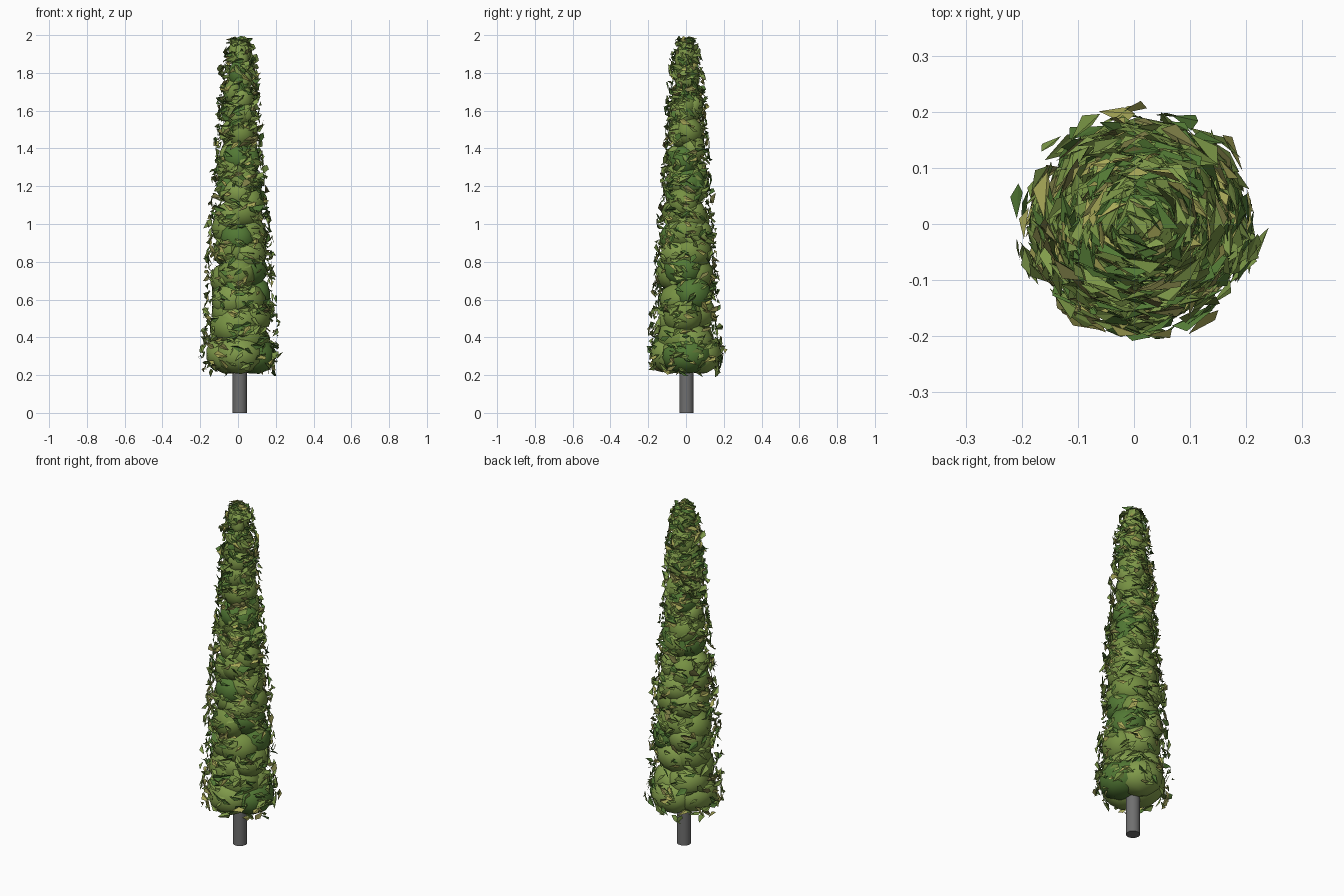
import bpy, bmesh, math, random
from mathutils import Vector, Matrix

if "Cube" in bpy.data.objects:
    bpy.data.objects.remove(bpy.data.objects["Cube"])

random.seed(5)

# Foliage outline: (height, radius)
OUTLINE = [(0.2, 0.15), (0.3, 0.182), (0.5, 0.16), (0.9, 0.143), (1.2, 0.117),
           (1.5, 0.095), (1.8, 0.073), (1.93, 0.05), (2.0, 0.03)]


def radius_at(z):
    for (z0, r0), (z1, r1) in zip(OUTLINE, OUTLINE[1:]):
        if z <= z1:
            return r0 + (r1 - r0) * max(0, z - z0) / (z1 - z0)
    return OUTLINE[-1][1]


def material(name, rgb):
    m = bpy.data.materials.new(name)
    m.diffuse_color = (*rgb, 1)
    m.use_nodes = True
    m.node_tree.nodes["Principled BSDF"].inputs["Base Color"].default_value = m.diffuse_color
    return m


GREENS = [material("light_green", (0.22, 0.33, 0.07)),
          material("mid_green", (0.18, 0.28, 0.055)),
          material("dark_green", (0.085, 0.19, 0.035)),
          material("olive", (0.20, 0.20, 0.06)),
          material("yellow_green", (0.40, 0.40, 0.10))]


def to_object(bm, name):
    mesh = bpy.data.meshes.new(name)
    bm.to_mesh(mesh)
    bm.free()
    for m in GREENS:
        mesh.materials.append(m)
    ob = bpy.data.objects.new(name, mesh)
    bpy.context.collection.objects.link(ob)
    return ob


# Trunk
bpy.ops.mesh.primitive_cylinder_add(vertices=16, radius=0.038, depth=0.3,
                                    location=(0.01, 0.003, 0.15))
trunk = bpy.context.object
trunk.name = "trunk"
trunk.data.materials.append(material("dark_grey", (0.16, 0.16, 0.16)))
bpy.ops.object.shade_smooth_by_angle()

# Stacked rounded leaf clumps, four per layer, each layer turned
bm = bmesh.new()
LAYERS = 16
for i in range(LAYERS):
    t = i / (LAYERS - 1)
    z = 0.31 + 1.585 * t
    r = radius_at(z)
    for k in range(4):
        a = k * math.pi / 2 + i * 0.75 + random.uniform(-0.2, 0.2)
        s = r * random.uniform(0.58, 0.7)
        off = r * random.uniform(0.94, 1.07) - s
        dz = random.uniform(-0.04, 0.04) if 0 < i < LAYERS - 1 else 0
        mat = (Matrix.Translation((0.01 + off * math.cos(a) * 1.1,
                                   off * math.sin(a), z + dz))
               @ Matrix.Rotation(a, 4, 'Z')
               @ Matrix.Rotation(random.uniform(-0.3, 0.3), 4, 'Y')
               @ Matrix.Rotation(random.uniform(-0.2, 0.2), 4, 'X')
               @ Matrix.Diagonal((s, s * 1.15, 0.105 - 0.035 * t, 1)))
        first = len(bm.faces)
        bmesh.ops.create_icosphere(bm, subdivisions=2, radius=1, matrix=mat)
        tone = random.choice([0, 0, 1, 1, 2])
        bm.faces.ensure_lookup_table()
        for f in bm.faces[first:]:
            f.material_index = tone
            f.smooth = True
to_object(bm, "foliage_clumps")

# Loose leaves: bent pointed blades lying around the outside
bm = bmesh.new()
for n in range(1150):
    z = 0.21 + 1.765 * random.random() if n > 40 else random.uniform(1.95, 1.985)
    a = random.uniform(0, 2 * math.pi)
    r = radius_at(z) * random.uniform(0.88, 1.08) + random.uniform(0, 0.02)
    if z > 1.94:
        r = 0.05 * math.sqrt(random.random())
    out = Vector((math.cos(a), math.sin(a), 0))
    around = Vector((-out.y, out.x, 0)) * random.choice([-1, 1])
    length = random.uniform(0.045, 0.085)
    along = (around * random.uniform(0.3, 1) + out * random.uniform(-0.25, 0.3)
             + Vector((0, 0, random.uniform(-0.8, 0.5) if z < 1.94 else 0))).normalized()
    side = along.cross(out * random.uniform(0.3, 1)
                       + Vector((0, 0, random.uniform(-0.5, 1.2)))).normalized()
    bend = along.cross(side) * length * random.uniform(-0.2, 0.2)
    w = length * random.uniform(0.16, 0.28)
    c = Vector((out.x * r * 1.08 + 0.008, out.y * r, z))
    pts = [c - along * length / 2, c + side * w + bend - along * length * 0.1,
           c + along * length / 2, c - side * w + bend - along * length * 0.25]
    for p in pts:
        p.z = min(p.z, 2.0)
    v = [bm.verts.new(p) for p in pts]
    tone = random.choice([0, 0, 0, 1, 1, 2, 2, 3, 4])
    for tri in ((v[0], v[1], v[2]), (v[0], v[2], v[3])):
        bm.faces.new(tri).material_index = tone
to_object(bm, "leaves")
